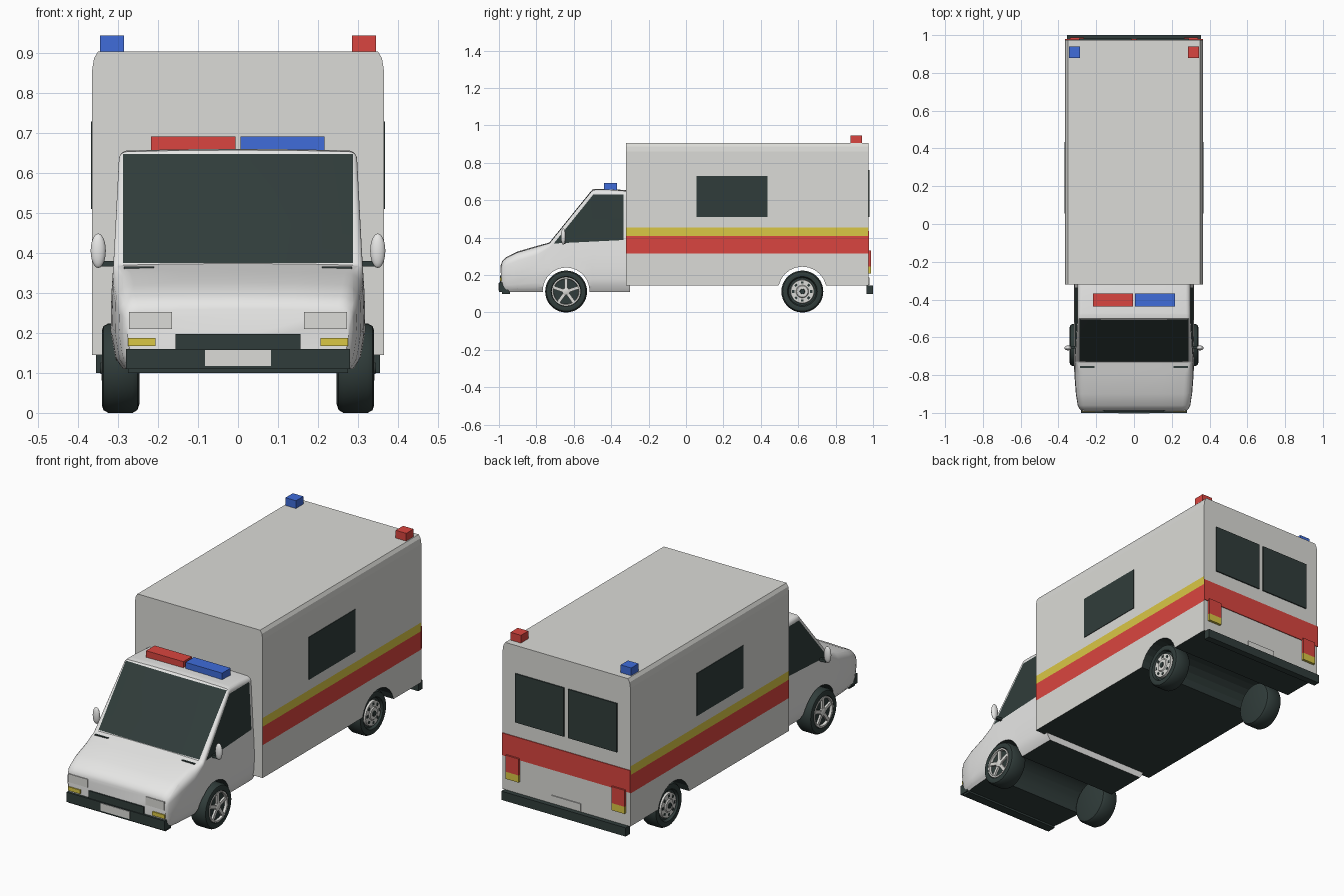
import bpy, bmesh, math
from mathutils import Matrix, Vector

if "Cube" in bpy.data.objects:
    bpy.data.objects.remove(bpy.data.objects["Cube"], do_unlink=True)


def material(name, *rgb):
    m = bpy.data.materials.new(name)
    m.use_nodes = True
    m.diffuse_color = (*rgb, 1)
    m.node_tree.nodes["Principled BSDF"].inputs["Base Color"].default_value = (*rgb, 1)
    return m


CAB = material("cab white", .8, .8, .79)
BOX = material("box off white", .71, .71, .68)
DARK = material("dark glass and rubber", .03, .046, .043)
RED = material("red", .7, .06, .05)
YELLOW = material("yellow", .7, .57, .06)
BLUE = material("blue", .05, .15, .7)


def finish(name, bm, *mats, smooth=None):
    bmesh.ops.recalc_face_normals(bm, faces=bm.faces[:])
    me = bpy.data.meshes.new(name)
    bm.to_mesh(me)
    bm.free()
    ob = bpy.data.objects.new(name, me)
    bpy.context.collection.objects.link(ob)
    for m in mats:
        me.materials.append(m)
    if smooth:
        activate(ob)
        bpy.ops.object.shade_smooth_by_angle(angle=math.radians(smooth))
    return ob


def activate(ob):
    bpy.ops.object.select_all(action='DESELECT')
    ob.select_set(True)
    bpy.context.view_layer.objects.active = ob


def paint(ob, rule):
    for p in ob.data.polygons:
        p.material_index = rule(p.center, p.normal)


def box(name, x, y, z, mat):
    bm = bmesh.new()
    spans = (x, y, z)
    mid = Vector([(a + b) / 2 for a, b in spans])
    size = [abs(b - a) for a, b in spans]
    bmesh.ops.create_cube(bm, size=1, matrix=Matrix.Translation(mid) @ Matrix.Diagonal((*size, 1)))
    return finish(name, bm, mat)


def pair(name, x, y, z, mat):
    for side, s in (("left", 1), ("right", -1)):
        box(f"{side}_{name}", (s * x[0], s * x[1]), y, z, mat)


def loft(rings):
    bm = bmesh.new()
    rows = [[bm.verts.new(p) for p in r] for r in rings]
    n = len(rows[0])
    for a, b in zip(rows, rows[1:]):
        for i in range(n):
            j = (i + 1) % n
            bm.faces.new((a[i], a[j], b[j], b[i]))
    bm.faces.new(rows[0])
    bm.faces.new(rows[-1])
    return bm


def cut(bm, co, no):
    bmesh.ops.bisect_plane(bm, geom=bm.verts[:] + bm.edges[:] + bm.faces[:],
                           dist=1e-5, plane_co=co, plane_no=no)


# Rear box: side profile with wheel arch, extruded across, stripes cut in
REAR_Y, FRONT_Y, ARCH_Z = .622, -.641, .115
profile = [(-.32, .145)]
for i in range(11):
    a = math.radians(166.5 - 15.3 * i)
    profile.append((REAR_Y + .13 * math.cos(a), ARCH_Z + .13 * math.sin(a)))
profile += [(.975, .145), (.975, .905), (-.32, .905)]
bm = loft([[(x, y, z) for y, z in profile] for x in (-.365, .365)])
for z in (.315, .41, .455, .86, .888):
    cut(bm, (0, 0, z), (0, 0, 1))
for v in bm.verts:
    if v.co.z > .87:
        v.co.x *= .96 if v.co.z > .9 else .988
rear_box = finish("rear_box", bm, BOX, DARK, RED, YELLOW)


def box_rule(c, n):
    if abs(n.x) > .9:
        return 2 if .315 < c.z < .41 else 3 if .41 < c.z < .455 else 0
    return 1 if c.z < .26 and abs(n.y) < .999 else 0


paint(rear_box, box_rule)

# Box windows and rear equipment
pair("side_window", (.362, .368), (.055, .435), (.51, .73), DARK)
pair("back_window", (.012, .29), (.973, .981), (.51, .762), DARK)
box("back_stripe", (-.366, .366), (.973, .979), (.32, .435), RED)
pair("tail_light", (.265, .34), (.973, .988), (.245, .33), RED)
pair("tail_indicator", (.265, .34), (.973, .988), (.208, .245), YELLOW)
box("back_plate", (-.083, .083), (.973, .98), (.148, .188), BOX)
box("back_bumper", (-.355, .355), (.965, 1), (.1, .145), DARK)
box("roof_beacon_left", (.285, .345), (.88, .94), (.89, .945), RED)
box("roof_beacon_right", (-.345, -.285), (.88, .94), (.89, .945), BLUE)

# Cab: cross-sections along the length
WIDTHS = [(.11, .29), (.135, .308), (.2, .319), (.3, .317), (.37, .312), (.64, .298), (.7, .295)]


def half_width(z):
    for (z0, w0), (z1, w1) in zip(WIDTHS, WIDTHS[1:]):
        if z <= z1:
            return w0 + (w1 - w0) * (z - z0) / (z1 - z0)


def section(y, top, nose, r):
    low = .11
    half = []
    for t in (0, .06, .13, .25, .4, .55, .75):
        z = low + (top - r - low) * t
        half.append((half_width(z) * nose, z))
    w = half_width(top - r) * nose - r
    for i in range(6):
        a = math.radians(18 * i)
        half.append((w + r * math.cos(a), top - r + r * math.sin(a)))
    half.append((w * .55, top + .003))
    ring = half + [(0, top + .004)] + [(-x, z) for x, z in reversed(half)]
    return [(x, y, z) for x, z in ring]


# length position, top height, width factor, corner radius
stations = [(-.988, .255, .87, .03), (-.981, .274, .90, .035), (-.96, .293, .935, .04),
            (-.9, .322, .965, .045), (-.8, .351, .99, .045), (-.73, .37, 1, .02),
            (-.65, .469, 1, .02), (-.58, .556, 1, .02), (-.5, .654, 1, .02),
            (-.48, .657, 1, .022), (-.4, .656, 1, .025), (-.3, .648, 1, .025)]
bm = loft([section(*s) for s in stations])
SLOPE = 1.239
for s in (1, -1):
    cut(bm, (s * .288, 0, 0), (1, 0, 0))
cut(bm, (0, 0, .375), (0, 0, 1))
cut(bm, (0, 0, .648), (0, 0, 1))
cut(bm, (0, 0, .63), (0, 0, 1))
cut(bm, (0, -.335, 0), (0, 1, 0))
cut(bm, (0, -.73, .34), (0, -SLOPE, 1))
cut(bm, (0, -.72, .368), (0, -.05, 1))
cab = finish("cab", bm, CAB, DARK)

# Front wheel arches cut through the cab
bm = bmesh.new()
bmesh.ops.create_cone(bm, cap_ends=True, segments=40, radius1=.125, radius2=.125, depth=1,
                      matrix=Matrix.Translation((0, FRONT_Y, ARCH_Z)) @ Matrix.Rotation(math.pi / 2, 4, 'Y'))
cutter = finish("arch_cutter", bm, CAB)
cutter.hide_render = True
mod = cab.modifiers.new("arch", 'BOOLEAN')
mod.operation, mod.solver, mod.object = 'DIFFERENCE', 'EXACT', cutter
activate(cab)
bpy.ops.object.modifier_apply(modifier=mod.name)
bpy.data.objects.remove(cutter, do_unlink=True)


def cab_rule(c, n):
    arch = math.hypot(c.y - FRONT_Y, c.z - ARCH_Z) < .128 and abs(n.x) < .3
    screen = n.y < -.4 and n.z > .3 and abs(c.x) < .288 and .375 < c.z < .648 and c.y > -.73
    door = (abs(n.x) > .8 and c.y < -.335 and c.z < .63
            and .368 + .05 * (c.y + .72) < c.z < .34 + SLOPE * (c.y + .73))
    return int(n.z < -.8 or arch or screen or door)


paint(cab, cab_rule)
activate(cab)
bpy.ops.object.shade_smooth_by_angle(angle=math.radians(35))

# Cab front details
box("front_bumper", (-.28, .28), (-1, -.95), (.11, .16), DARK)
box("bumper_lip", (-.275, .275), (-.985, -.94), (.1, .112), DARK)
box("grille", (-.157, .157), (-.995, -.97), (.158, .198), DARK)
box("front_plate", (-.083, .083), (-1.003, -.996), (.118, .157), BOX)
pair("headlight", (.165, .273), (-.992, -.955), (.21, .253), BOX)
pair("indicator", (.206, .276), (-.994, -.955), (.167, .187), YELLOW)
pair("hood_vent", (.21, .285), (-.762, -.752), (.345, .366), DARK)
box("light_bar_right", (-.218, -.006), (-.438, -.368), (.645, .692), RED)
box("light_bar_left", (.006, .216), (-.438, -.368), (.645, .692), BLUE)

# Door mirrors
pair("mirror_arm", (.3, .345), (-.658, -.645), (.366, .38), DARK)
for side, s in (("left", 1), ("right", -1)):
    bm = bmesh.new()
    bmesh.ops.create_uvsphere(bm, u_segments=20, v_segments=12, radius=1,
                              matrix=Matrix.Translation((s * .35, -.656, .406)) @ Matrix.Diagonal((.019, .013, .043, 1)))
    finish(side + "_mirror", bm, CAB, smooth=60)


# Wheels
def lathe(name, s, y, prof, *mats):
    turns = [math.tau * i / 36 for i in range(36)]
    bm = loft([[(s * x, y + r * math.cos(a), .112 + r * math.sin(a)) for a in turns] for x, r in prof])
    return finish(name, bm, *mats, smooth=35)


def radial(name, s, y, count, x, r, size, mat):
    bm = bmesh.new()
    for i in range(count):
        m = (Matrix.Translation((s * x, y, .112)) @ Matrix.Rotation(math.tau * i / count, 4, 'X')
             @ Matrix.Translation((0, 0, r)) @ Matrix.Diagonal((*size, 1)))
        bmesh.ops.create_cube(bm, size=1, matrix=m)
    finish(name, bm, mat)


TYRE = [(.247, .09), (.252, .105), (.264, .112), (.325, .112), (.337, .105),
        (.341, .093), (.338, .08), (.324, .074)]
for side, s in (("left", 1), ("right", -1)):
    for end, y in (("front", FRONT_Y), ("rear", REAR_Y)):
        lathe(f"{side}_{end}_tyre", s, y, TYRE, DARK)
    name = side + "_front_"
    rim = lathe(name + "rim", s, FRONT_Y, [(.322, .077), (.339, .077), (.339, .069), (.326, .067)], BOX, DARK)
    paint(rim, lambda c, n: int(math.hypot(c.y - FRONT_Y, c.z - .112) < .01))
    lathe(name + "hub", s, FRONT_Y, [(.32, .02), (.337, .02), (.34, .014)], BOX)
    radial(name + "spokes", s, FRONT_Y, 5, .331, .042, (.01, .017, .06), BOX)
    name = side + "_rear_"
    lathe(name + "rim", s, REAR_Y, [(.322, .064), (.337, .062), (.337, .034), (.342, .03)], BOX)
    radial(name + "rim_slots", s, REAR_Y, 8, .336, .048, (.006, .014, .012), DARK)
    lathe(name + "hub_cap", s, REAR_Y, [(.34, .015), (.346, .013)], DARK)
